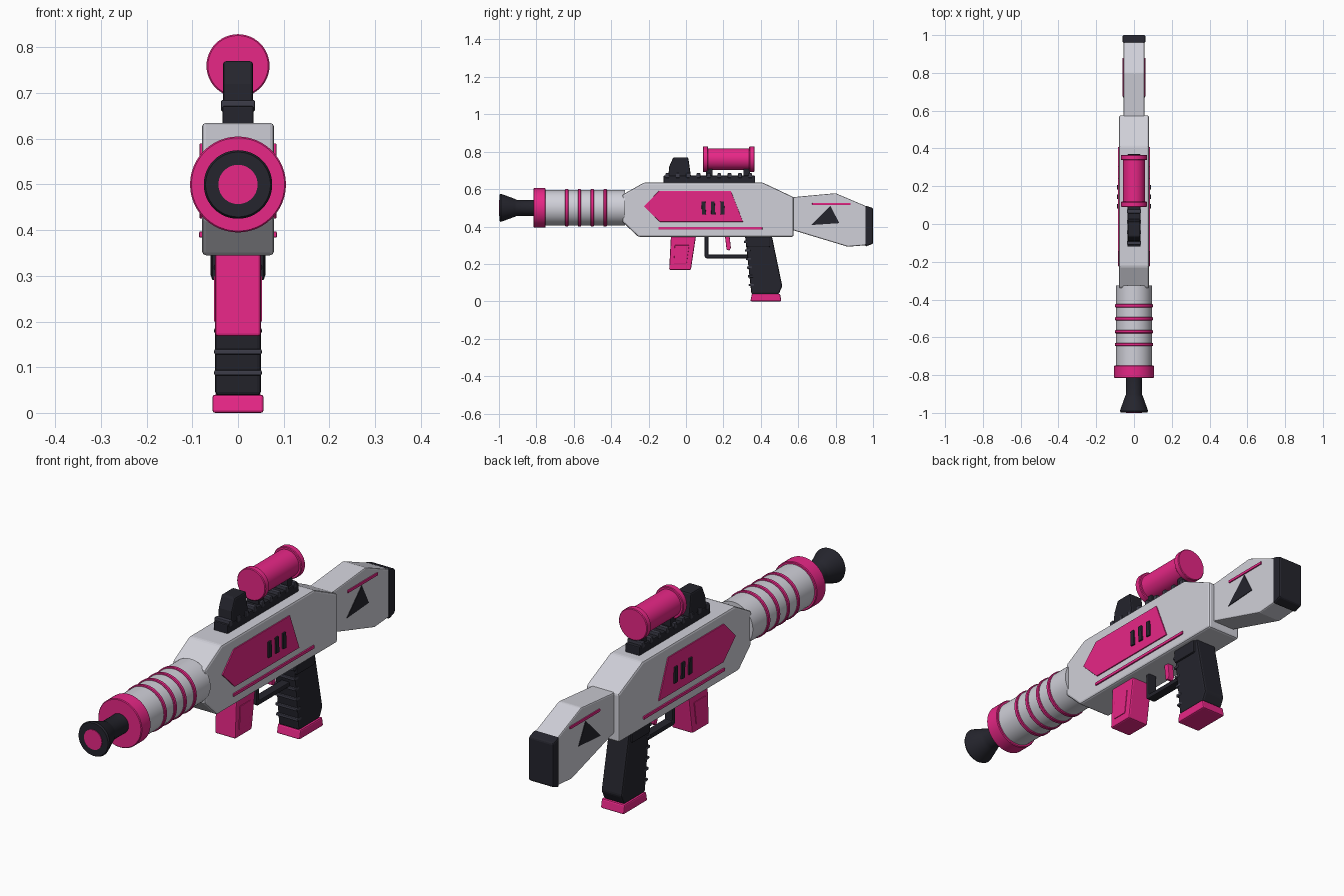
import bpy, bmesh, math

if "Cube" in bpy.data.objects:
    bpy.data.objects.remove(bpy.data.objects["Cube"])


def material(name, rgb):
    m = bpy.data.materials.new(name)
    m.diffuse_color = (*rgb, 1)
    m.use_nodes = True
    m.node_tree.nodes["Principled BSDF"].inputs["Base Color"].default_value = m.diffuse_color
    return m


PINK = material("pink", (0.80, 0.02, 0.24))
DARK = material("dark", (0.018, 0.018, 0.026))
EDGE = material("dark_edge", (0.045, 0.045, 0.065))
SHELL = material("shell", (0.63, 0.63, 0.69))


def finish(bm, name, mat, bevel=0.0):
    bmesh.ops.recalc_face_normals(bm, faces=bm.faces)
    mesh = bpy.data.meshes.new(name)
    bm.to_mesh(mesh)
    bm.free()
    obj = bpy.data.objects.new(name, mesh)
    bpy.context.collection.objects.link(obj)
    mesh.materials.append(mat)
    bpy.context.view_layer.objects.active = obj
    obj.select_set(True)
    if bevel:
        mod = obj.modifiers.new("bevel", 'BEVEL')
        mod.width, mod.segments = bevel, 2
        mod.limit_method, mod.angle_limit = 'ANGLE', math.radians(25)
    else:
        bpy.ops.object.shade_smooth_by_angle(angle=math.radians(30))
    obj.select_set(False)
    return obj


def prism(name, points, x0, x1, mat, bevel=0.0):
    """Side profile of (y, z) points extruded from x0 to x1."""
    bm = bmesh.new()
    a = [bm.verts.new((x0, y, z)) for y, z in points]
    b = [bm.verts.new((x1, y, z)) for y, z in points]
    bm.faces.new(a)
    bm.faces.new(b)
    n = len(points)
    for i in range(n):
        j = (i + 1) % n
        bm.faces.new((a[i], a[j], b[j], b[i]))
    return finish(bm, name, mat, bevel)


def block(name, y0, y1, z0, z1, half, mat, bevel=0.0):
    return prism(name, [(y0, z0), (y1, z0), (y1, z1), (y0, z1)], -half, half, mat, bevel)


def both_sides(name, points, x0, x1, mat, bevel=0.0):
    for side, s in (("right", 1), ("left", -1)):
        prism(f"{name}_{side}", points, s * x0, s * x1, mat, bevel)


def lathe(name, profile, z, mat, n=48):
    """Closed solid of (y, radius) stations turned about the y axis at height z."""
    bm = bmesh.new()
    rings = []
    for y, r in profile:
        rings.append([bm.verts.new((r * math.cos(2 * math.pi * i / n), y,
                                    z + r * math.sin(2 * math.pi * i / n))) for i in range(n)])
    for p, q in zip(rings, rings[1:]):
        for i in range(n):
            j = (i + 1) % n
            bm.faces.new((p[i], p[j], q[j], q[i]))
    bm.faces.new(rings[0])
    bm.faces.new(rings[-1])
    return finish(bm, name, mat)


def rim(y0, y1, r, c=0.003):
    return [(y0, r - c), (y0 + c, r), (y1 - c, r), (y1, r - c)]


# Receiver and stock
prism("receiver", [(-0.34, 0.425), (-0.255, 0.345), (0.575, 0.345), (0.575, 0.557),
                   (0.41, 0.635), (-0.225, 0.635), (-0.34, 0.57)], -0.079, 0.079, SHELL, 0.009)
prism("stock", [(0.56, 0.384), (0.865, 0.292), (0.965, 0.30), (0.965, 0.508),
                (0.80, 0.578), (0.56, 0.556)], -0.055, 0.055, SHELL, 0.006)
prism("butt_pad", [(0.958, 0.292), (1.0, 0.308), (1.0, 0.498), (0.958, 0.513)],
      -0.06, 0.06, DARK, 0.007)

# Receiver side trim
both_sides("side_panel", [(-0.225, 0.508), (-0.14, 0.425), (0.305, 0.425), (0.24, 0.59),
                          (-0.145, 0.59)], 0.07, 0.084, PINK, 0.002)
for i in range(3):
    y = 0.095 + 0.05 * i
    both_sides(f"vent_{i}", [(y - 0.01, 0.465), (y + 0.012, 0.465), (y + 0.008, 0.535),
                             (y - 0.012, 0.535)], 0.075, 0.091, DARK, 0.002)
both_sides("lower_strip", [(-0.148, 0.384), (0.408, 0.384), (0.408, 0.397), (-0.148, 0.397)],
           0.07, 0.085, PINK, 0.002)

# Stock side trim
both_sides("stock_strip", [(0.675, 0.515), (0.88, 0.515), (0.88, 0.527), (0.675, 0.527)],
           0.05, 0.06, PINK, 0.002)
both_sides("stock_triangle", [(0.67, 0.408), (0.82, 0.418), (0.772, 0.51)], 0.05, 0.058, DARK)

# Barrel
lathe("barrel_shroud", [(-0.78, 0.095), (-0.325, 0.095)], 0.5, SHELL)
for i in range(4):
    y = -0.638 + 0.0685 * i
    lathe(f"barrel_ring_{i}", rim(y - 0.009, y + 0.009, 0.1), 0.5, PINK)
lathe("barrel_collar", rim(-0.815, -0.75, 0.105), 0.5, PINK)
lathe("muzzle", [(-0.997, 0.071), (-0.99, 0.075), (-0.915, 0.048), (-0.905, 0.043),
                 (-0.80, 0.043)], 0.5, DARK)
lathe("muzzle_core", [(-1.0, 0.043), (-0.98, 0.043)], 0.5, PINK)

# Top rail and front sight
block("rail", -0.12, 0.37, 0.63, 0.672, 0.034, DARK, 0.004)
for i in range(9):
    y = -0.10 + 0.0555 * i
    block(f"rail_tooth_{i}", y - 0.01, y + 0.01, 0.66, 0.685, 0.037, EDGE, 0.003)
prism("front_sight", [(-0.095, 0.665), (0.027, 0.665), (0.012, 0.77), (-0.068, 0.77),
                      (-0.09, 0.72)], -0.033, 0.033, DARK, 0.007)

# Scope
lathe("scope_tube", [(0.095, 0.058), (0.36, 0.058)], 0.76, PINK)
for name, y in (("front", 0.09), ("rear", 0.338)):
    lathe(f"scope_cap_{name}", rim(y, y + 0.028, 0.069), 0.76, PINK)
for name, y in (("front", 0.125), ("rear", 0.325)):
    block(f"scope_mount_{name}", y - 0.018, y + 0.018, 0.66, 0.72, 0.025, DARK, 0.003)

# Magazine
prism("magazine", [(-0.09, 0.168), (0.026, 0.168), (0.055, 0.36), (-0.08, 0.36)],
      -0.05, 0.05, PINK, 0.006)
both_sides("magazine_panel", [(-0.065, 0.20), (0.003, 0.20), (0.017, 0.30), (-0.06, 0.30)],
           0.045, 0.053, PINK, 0.002)

# Trigger and guard
prism("trigger_guard", [(0.10, 0.36), (0.10, 0.238), (0.108, 0.23), (0.345, 0.23), (0.345, 0.25),
                        (0.12, 0.25), (0.12, 0.36)], -0.02, 0.02, DARK, 0.004)
prism("trigger", [(0.207, 0.36), (0.232, 0.36), (0.24, 0.285), (0.232, 0.272), (0.217, 0.276)],
      -0.014, 0.014, PINK, 0.003)

# Grip with front ridges and base plate
prism("grip", [(0.316, 0.36), (0.316, 0.345), (0.35, 0.038), (0.495, 0.038), (0.515, 0.08),
               (0.46, 0.345), (0.46, 0.36)], -0.05, 0.05, DARK, 0.008)
for i in range(6):
    z = 0.088 + 0.046 * i
    y = 0.35 - (z - 0.038) * 0.111
    block(f"grip_ridge_{i}", y - 0.009, y + 0.02, z - 0.006, z + 0.006, 0.052, EDGE, 0.003)
block("grip_collar", 0.325, 0.45, 0.29, 0.35, 0.058, DARK, 0.006)
prism("grip_base", [(0.344, 0.0), (0.51, 0.0), (0.503, 0.04), (0.352, 0.04)],
      -0.056, 0.056, PINK, 0.006)
